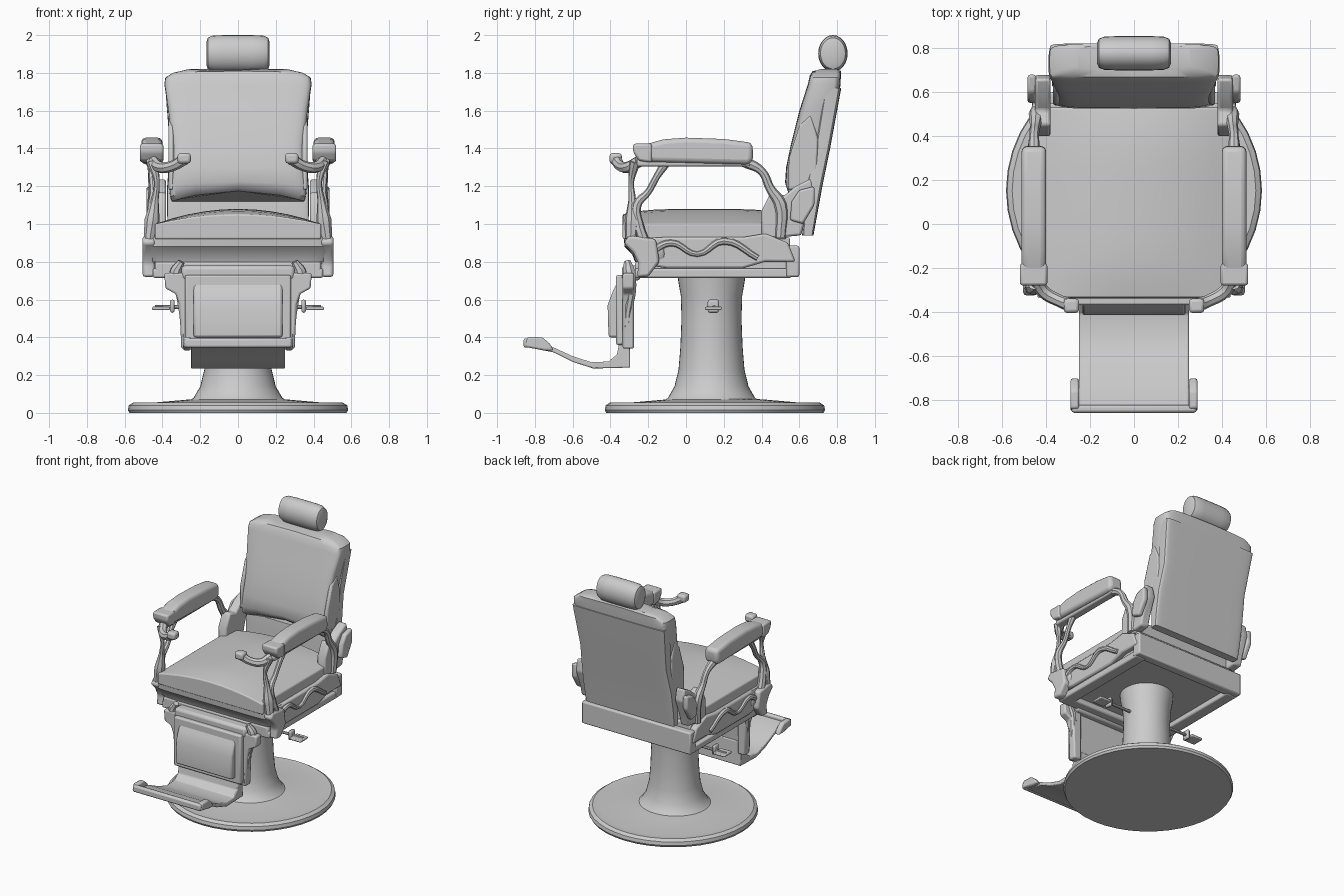
import bpy, bmesh, math


def finish(name, bm, mirror=False, bevel=0.0, seg=2, angle=35):
    bmesh.ops.recalc_face_normals(bm, faces=bm.faces)
    me = bpy.data.meshes.new(name)
    bm.to_mesh(me)
    bm.free()
    ob = bpy.data.objects.new(name, me)
    bpy.context.collection.objects.link(ob)
    if bevel:
        m = ob.modifiers.new("bevel", 'BEVEL')
        m.width, m.segments, m.limit_method = bevel, seg, 'ANGLE'
    if mirror:
        ob.modifiers.new("mirror", 'MIRROR').use_mirror_merge = False
    bpy.ops.object.select_all(action='DESELECT')
    ob.select_set(True)
    bpy.context.view_layer.objects.active = ob
    bpy.ops.object.shade_smooth_by_angle(angle=math.radians(angle))
    return ob


def box(name, x, y, z, crown=0.0, cuts=0, **kw):
    """Box from ranges; optional crown bulges the top across x."""
    bm = bmesh.new()
    bmesh.ops.create_cube(bm, size=2)
    if cuts:
        bmesh.ops.subdivide_edges(bm, edges=bm.edges[:], cuts=cuts, use_grid_fill=True)
    for v in bm.verts:
        u, w, t = v.co
        lift = crown * (1 - u * u) * (1 - 0.35 * w ** 4) * (t + 1) / 2
        v.co = [(r[0] + r[1]) / 2 + c * (r[1] - r[0]) / 2 for r, c in zip((x, y, z), (u, w, t))]
        v.co.z += lift
    return finish(name, bm, **kw)


def prism(name, pts, a, b, axis='x', **kw):
    """Outline in yz (axis x) or xz (axis y), extruded from a to b."""
    bm = bmesh.new()
    put = (lambda p, d: (d, p[0], p[1])) if axis == 'x' else (lambda p, d: (p[0], d, p[1]))
    f = bm.faces.new([bm.verts.new(put(p, a)) for p in pts])
    g = bmesh.ops.extrude_face_region(bm, geom=[f])
    d = (b - a, 0, 0) if axis == 'x' else (0, b - a, 0)
    bmesh.ops.translate(bm, vec=d, verts=[e for e in g['geom'] if isinstance(e, bmesh.types.BMVert)])
    return finish(name, bm, **kw)


def skin_rings(bm, rings):
    vs = [[bm.verts.new(p) for p in r] for r in rings]
    n = len(vs[0])
    for r, s in zip(vs, vs[1:]):
        for i in range(n):
            bm.faces.new((r[i], r[(i + 1) % n], s[(i + 1) % n], s[i]))
    bm.faces.new(vs[0][::-1])
    bm.faces.new(vs[-1])


def sup(c, n):
    return math.copysign(abs(c) ** (2 / n), c)


def loft(name, sections, power=6, n=32, **kw):
    """Stack of rounded rectangles: (z, y_front, y_back, half_width, arch)."""
    rings = []
    for z, y0, y1, w, arch in sections:
        ring = []
        for i in range(n):
            t = 2 * math.pi * i / n
            u, v = sup(math.cos(t), power), sup(math.sin(t), power)
            ring.append((w * u, (y0 + y1) / 2 + v * (y1 - y0) / 2, z + arch * (1 - u * u)))
        rings.append(ring)
    bm = bmesh.new()
    skin_rings(bm, rings)
    return finish(name, bm, **kw)


def lathe(name, profile, y, sy=1.0, n=40):
    bm = bmesh.new()
    skin_rings(bm, [[(r * math.cos(2 * math.pi * i / n), y + sy * r * math.sin(2 * math.pi * i / n), z)
                     for i in range(n)] for r, z in profile])
    return finish(name, bm)


def tube(name, pts, mirror=True):
    """Smooth tapered rod through (x, y, z, radius) points."""
    cu = bpy.data.curves.new(name, 'CURVE')
    cu.dimensions, cu.bevel_depth, cu.bevel_resolution = '3D', 1.0, 2
    cu.use_fill_caps = True
    cu.resolution_u = 5
    sp = cu.splines.new('BEZIER')
    sp.bezier_points.add(len(pts) - 1)
    for bp, p in zip(sp.bezier_points, pts):
        bp.co, bp.radius = p[:3], p[3]
        bp.handle_left_type = bp.handle_right_type = 'AUTO'
    tmp = bpy.data.objects.new(name + "_path", cu)
    bpy.context.collection.objects.link(tmp)
    bpy.context.view_layer.update()
    bm = bmesh.new()
    bm.from_mesh(tmp.to_mesh())
    bpy.data.objects.remove(tmp)
    return finish(name, bm, mirror=mirror)


# pedestal: round foot and flared column
lathe("base_disc", [(0.575, 0), (0.583, 0.015), (0.578, 0.04), (0.555, 0.055), (0.5, 0.05), (0.27, 0.07), (0.2, 0.075)], 0.153)
lathe("column", [(0.265, 0.06), (0.235, 0.08), (0.2, 0.14), (0.178, 0.23), (0.168, 0.35), (0.162, 0.5),
                 (0.166, 0.62), (0.18, 0.7), (0.185, 0.76)], 0.135, 0.98)
tube("pedal_rod", [(-0.44, 0.15, 0.56, 0.01), (0, 0.15, 0.56, 0.012), (0.44, 0.15, 0.56, 0.01)], mirror=False)
box("pedal", (0.36, 0.455), (0.1, 0.19), (0.545, 0.562), mirror=True, bevel=0.006)
box("pedal_hub", (0.335, 0.36), (0.115, 0.175), (0.53, 0.6), mirror=True, bevel=0.012)

# seat frame
box("frame_core", (-0.42, 0.42), (-0.25, 0.55), (0.75, 0.93), bevel=0.01)
box("bottom_side_rail", (0.36, 0.45), (-0.27, 0.56), (0.715, 0.765), mirror=True, bevel=0.01)
box("bottom_front_rail", (-0.44, 0.44), (-0.27, -0.18), (0.715, 0.8), bevel=0.012)
box("back_bar", (-0.455, 0.455), (0.53, 0.6), (0.72, 0.885), bevel=0.01)
loft("front_apron", [(0.8, -0.27, -0.1, 0.46, 0), (0.84, -0.285, -0.1, 0.48, 0), (0.88, -0.325, -0.1, 0.475, 0),
                     (0.93, -0.33, -0.1, 0.46, 0)], power=9)
prism("side_panel", [(-0.25, 0.79), (-0.1, 0.765), (0.3, 0.765), (0.42, 0.8), (0.58, 0.8), (0.54, 0.9),
                     (0.42, 0.95), (0.3, 0.93), (-0.2, 0.93)], 0.41, 0.465, mirror=True, bevel=0.012)
tube("side_scroll", [(0.465, -0.2, 0.84, 0.022), (0.47, -0.08, 0.9, 0.018), (0.47, 0.06, 0.84, 0.014),
                     (0.47, 0.2, 0.91, 0.02), (0.465, 0.38, 0.82, 0.016)])
prism("front_bracket", [(-0.26, 0.72), (-0.2, 0.72), (-0.14, 0.8), (-0.16, 0.92), (-0.3, 0.94), (-0.33, 0.9),
                        (-0.28, 0.85), (-0.25, 0.79)], 0.44, 0.505, mirror=True, bevel=0.014)

# cushions
box("seat_cushion", (-0.44, 0.44), (-0.335, 0.53), (0.92, 1.0), crown=0.08, cuts=9, bevel=0.03, seg=3, angle=50)
loft("back_cushion", [(1.12, 0.57, 0.68, 0.35, 0.055), (1.145, 0.54, 0.69, 0.36, 0.05), (1.2, 0.525, 0.705, 0.365, 0.025),
                      (1.3, 0.53, 0.735, 0.355, 0), (1.42, 0.555, 0.76, 0.35, 0), (1.6, 0.6, 0.8, 0.37, 0),
                      (1.74, 0.645, 0.818, 0.39, 0), (1.775, 0.655, 0.82, 0.385, 0.01), (1.8, 0.67, 0.822, 0.345, 0.01),
                      (1.82, 0.7, 0.81, 0.26, -0.01)], power=7)
loft("back_panel", [(0.94, 0.615, 0.675, 0.37, 0), (1.05, 0.62, 0.695, 0.375, 0), (1.2, 0.63, 0.722, 0.375, 0),
                    (1.4, 0.68, 0.763, 0.36, 0), (1.72, 0.73, 0.822, 0.385, 0)], power=10)

# headrest: oval roll along x with softened ends
bm = bmesh.new()
skin_rings(bm, [[(x, 0.778 + 0.078 * k * math.cos(math.pi * i / 12), 1.903 + 0.097 * k * math.sin(math.pi * i / 12))
                 for i in range(24)] for x, k in ((-0.168, 0.6), (-0.16, 0.85), (-0.135, 0.97), (-0.08, 1), (0.08, 1),
                                                  (0.135, 0.97), (0.16, 0.85), (0.168, 0.6))])
finish("headrest", bm)
box("headrest_post", (-0.05, 0.05), (0.745, 0.79), (1.76, 1.86), bevel=0.01)

# armrests: padded tops with front blocks
prism("arm_pad", [(-0.22, 1.33), (0.34, 1.315), (0.355, 1.35), (0.352, 1.43), (0.2, 1.45), (0, 1.457), (-0.12, 1.448),
                  (-0.22, 1.42)], 0.4, 0.512, mirror=True, bevel=0.025, seg=3, angle=50)
prism("arm_front_block", [(-0.28, 1.38), (-0.25, 1.335), (-0.18, 1.325), (-0.18, 1.425), (-0.28, 1.425)],
      0.395, 0.52, mirror=True, bevel=0.012)
box("arm_under_rail", (0.425, 0.485), (-0.26, 0.34), (1.305, 1.345), mirror=True, bevel=0.01)

# curled handles at the front of the arms
tube("arm_handle", [(0.45, -0.25, 1.33, 0.032), (0.41, -0.31, 1.3, 0.03), (0.34, -0.35, 1.31, 0.028),
                    (0.28, -0.375, 1.345, 0.032), (0.265, -0.385, 1.35, 0.02)])
box("handle_tip", (0.25, 0.32), (-0.405, -0.34), (1.32, 1.375), mirror=True, bevel=0.015)

# front arm posts
tube("front_post_outer", [(0.455, -0.27, 1.33, 0.03), (0.43, -0.29, 1.22, 0.014), (0.44, -0.285, 1.13, 0.02),
                          (0.455, -0.285, 1.02, 0.04), (0.47, -0.29, 0.92, 0.03)])
tube("front_post_inner", [(0.455, -0.11, 1.32, 0.025), (0.455, -0.155, 1.25, 0.018), (0.45, -0.2, 1.17, 0.018),
                          (0.455, -0.26, 1.1, 0.025), (0.465, -0.25, 0.99, 0.028), (0.47, -0.22, 0.9, 0.03)])

# rear arm struts and back hinges
tube("rear_strut", [(0.455, 0.31, 1.33, 0.03), (0.455, 0.4, 1.28, 0.022), (0.45, 0.445, 1.19, 0.024),
                    (0.445, 0.5, 1.1, 0.035), (0.44, 0.5, 0.93, 0.03)])
prism("hinge_plate", [(0.4, 0.92), (0.4, 1.07), (0.45, 1.17), (0.52, 1.15), (0.58, 1.2), (0.66, 1.24), (0.68, 1.15),
                      (0.63, 1.02), (0.61, 0.94)], 0.38, 0.45, mirror=True, bevel=0.012)
prism("hinge_ornament", [(0.55, 1.02), (0.56, 1.12), (0.6, 1.18), (0.68, 1.2), (0.68, 1.1), (0.62, 1.0)],
      0.445, 0.485, mirror=True, bevel=0.012)
prism("back_side_bracket", [(0.54, 1.18), (0.545, 1.35), (0.6, 1.52), (0.66, 1.58), (0.7, 1.45), (0.69, 1.2)],
      0.34, 0.368, mirror=True, bevel=0.01)

# leg panel, its side rails, and the footrest
prism("leg_panel", [(-0.41, 0.4), (-0.415, 0.57), (-0.385, 0.65), (-0.34, 0.73), (-0.29, 0.73), (-0.31, 0.4)],
      -0.235, 0.235, bevel=0.012)
box("leg_panel_frame", (-0.28, 0.28), (-0.37, -0.31), (0.36, 0.73), bevel=0.01)
box("leg_top_roll", (-0.3, 0.3), (-0.34, -0.24), (0.7, 0.78), bevel=0.02)
prism("leg_rail", [(0.24, 0.34), (0.3, 0.34), (0.31, 0.57), (0.33, 0.63), (0.385, 0.66), (0.39, 0.74), (0.24, 0.74)],
      -0.335, -0.275, axis='y', mirror=True, bevel=0.01)
tube("leg_rail_scroll", [(0.3, -0.31, 0.8, 0.02), (0.33, -0.3, 0.74, 0.035), (0.31, -0.29, 0.66, 0.028),
                         (0.29, -0.31, 0.52, 0.022), (0.275, -0.315, 0.36, 0.025)])
prism("footrest", [(-0.3, 0.42), (-0.295, 0.24), (-0.49, 0.235), (-0.6, 0.27), (-0.7, 0.32), (-0.85, 0.35),
                   (-0.85, 0.375), (-0.72, 0.355), (-0.6, 0.3), (-0.5, 0.268), (-0.41, 0.272), (-0.365, 0.31), (-0.345, 0.42)],
      -0.25, 0.25, bevel=0.006)
box("footrest_lip", (-0.285, 0.285), (-0.86, -0.825), (0.345, 0.395), bevel=0.012)
prism("footrest_corner", [(-0.855, 0.35), (-0.75, 0.33), (-0.7, 0.33), (-0.72, 0.365), (-0.76, 0.4), (-0.84, 0.402)],
      0.25, 0.29, mirror=True, bevel=0.01)
